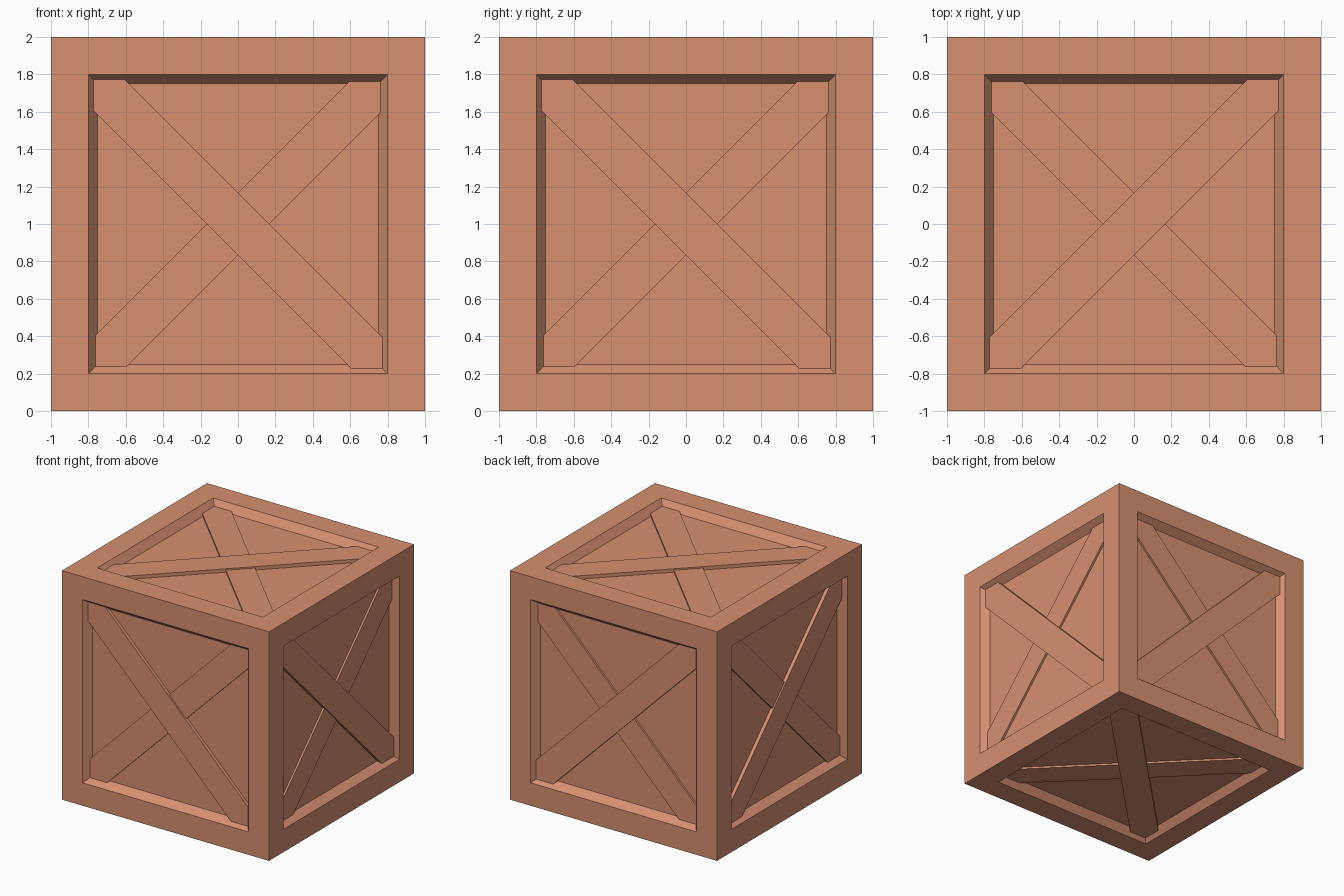
import bpy, bmesh
from mathutils import Vector

if "Cube" in bpy.data.objects:
    bpy.data.objects.remove(bpy.data.objects["Cube"])

DEPTH = 0.065      # recess depth of every panel
HALF = 0.166       # half width of a plank measured along a grid axis
REACH = 0.785      # plank corners end hidden inside the sloped frame walls

wood = bpy.data.materials.new("terracotta wood")
wood.diffuse_color = (0.672, 0.279, 0.163, 1)
wood.use_nodes = True
wood.node_tree.nodes["Principled BSDF"].inputs["Base Color"].default_value = wood.diffuse_color


def make_object(name, bm):
    bmesh.ops.recalc_face_normals(bm, faces=bm.faces)
    mesh = bpy.data.meshes.new(name)
    bm.to_mesh(mesh)
    bm.free()
    mesh.materials.append(wood)
    obj = bpy.data.objects.new(name, mesh)
    obj.location = (0, 0, 1)
    bpy.context.collection.objects.link(obj)
    return obj


# Crate body: cube with a flat border and a sloped recess on each side
bm = bmesh.new()
bmesh.ops.create_cube(bm, size=2)
sides = bm.faces[:]
bmesh.ops.inset_individual(bm, faces=sides, thickness=0.2, use_even_offset=True)
bmesh.ops.inset_individual(bm, faces=sides, thickness=0.05, depth=-DEPTH,
                           use_even_offset=True)
make_object("crate_body", bm)


# Diagonal planks: pointed strip lying on a panel, mirrored to the opposite side
def plank(name, u, v, n, slope, height):
    r, e = REACH, REACH - 2 * HALF / 2
    outline = [(r, r), (e, r), (-r, -e), (-r, -r), (-e, -r), (r, e)]
    bm = bmesh.new()
    base = n * (1 - DEPTH)
    face = bm.faces.new([bm.verts.new(u * a + v * b * slope + base)
                         for a, b in outline])
    ext = bmesh.ops.extrude_face_region(bm, geom=[face], use_keep_orig=True)
    top = [g for g in ext["geom"] if isinstance(g, bmesh.types.BMVert)]
    bmesh.ops.translate(bm, verts=top, vec=n * height)
    obj = make_object(name, bm)
    mirror = obj.modifiers.new("opposite side", "MIRROR")
    mirror.use_axis = [abs(c) > 0.5 for c in n]


X, Y, Z = Vector((1, 0, 0)), Vector((0, 1, 0)), Vector((0, 0, 1))
for label, u, v, n, slope in (("front_back", X, Z, -Y, -1),
                              ("right_left", Y, Z, X, -1),
                              ("top_bottom", X, Y, Z, 1)):
    plank(label + "_upper_plank", u, v, n, slope, 0.03)
    plank(label + "_lower_plank", u, v, n, -slope, 0.017)
